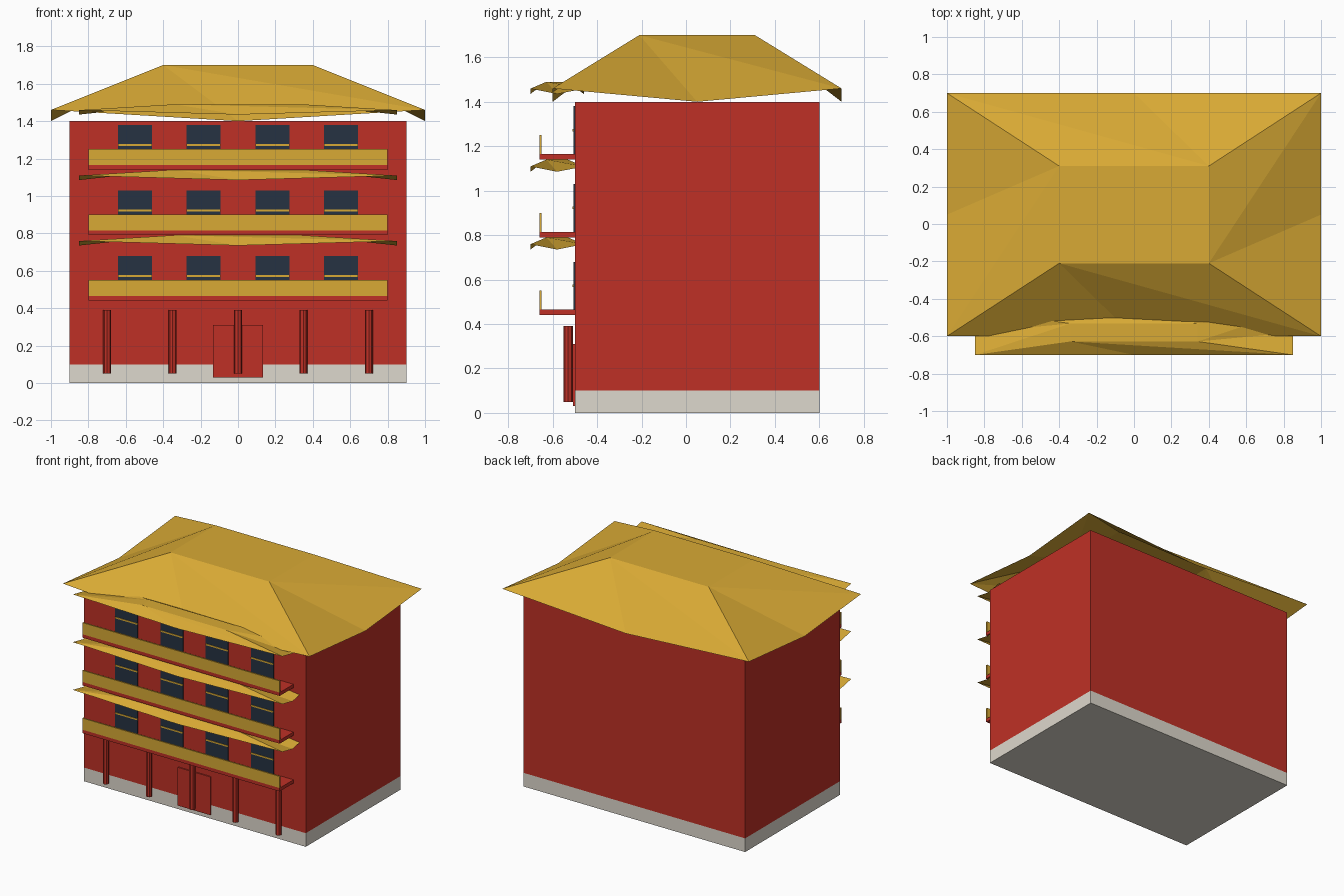
import bpy
import bmesh
from mathutils import Vector

cube = bpy.data.objects.get("Cube")
if cube:
    bpy.data.objects.remove(cube, do_unlink=True)


def material(name, rgb):
    mat = bpy.data.materials.new(name)
    mat.use_nodes = True
    mat.diffuse_color = (*rgb, 1)
    mat.node_tree.nodes["Principled BSDF"].inputs["Base Color"].default_value = (*rgb, 1)
    return mat


RED = material("red paint", (0.52, 0.03, 0.019))
GOLD = material("gold tile", (0.69, 0.40, 0.035))
STONE = material("pale stone", (0.73, 0.69, 0.61))
GLASS = material("dark glass", (0.019, 0.032, 0.054))


def finish(name, bm, mat):
    mesh = bpy.data.meshes.new(name)
    bm.to_mesh(mesh)
    bm.free()
    mesh.materials.append(mat)
    obj = bpy.data.objects.new(name, mesh)
    bpy.context.collection.objects.link(obj)
    return obj


def box(name, x, y, z, mat):
    """Box from (min, max) pairs on each axis."""
    bm = bmesh.new()
    bmesh.ops.create_cube(bm, size=1)
    for v in bm.verts:
        v.co = Vector([sum(r) / 2 + c * (r[1] - r[0]) for r, c in zip((x, y, z), v.co)])
    return finish(name, bm, mat)


def column(name, x, y, z, radius):
    bm = bmesh.new()
    bmesh.ops.create_cone(bm, cap_ends=True, segments=8, radius1=radius,
                          radius2=radius, depth=z[1] - z[0])
    bmesh.ops.translate(bm, verts=bm.verts, vec=(x, y, sum(z) / 2))
    return finish(name, bm, RED)


def swept_roof(name, cy, hx, hy, z, lift, height):
    """Open hipped roof with raised corners, sagging eaves and a flat top."""
    bm = bmesh.new()
    signs = [(1, -1), (1, 1), (-1, 1), (-1, -1)]
    corners = [bm.verts.new((a * hx, cy + b * hy, z + lift)) for a, b in signs]
    tops = [bm.verts.new((a * hx * 0.4, cy + b * hy * 0.4, z + height)) for a, b in signs]
    for i in range(4):
        j = (i + 1) % 4
        mid = (corners[i].co + corners[j].co) / 2
        mid.z = z
        m = bm.verts.new(mid)
        bm.faces.new((corners[i], m, tops[i]))
        bm.faces.new((m, corners[j], tops[i]))
        bm.faces.new((corners[j], tops[j], tops[i]))
    bm.faces.new(tops)
    return finish(name, bm, GOLD)


# Main block on its stone base
WALL = -0.5
box("stone_base", (-0.9, 0.9), (WALL, 0.6), (0, 0.1), STONE)
box("main_walls", (-0.9, 0.9), (WALL, 0.6), (0.1, 1.4), RED)
swept_roof("main_roof", 0.05, 1.0, 0.65, 1.40, 0.06, 0.30)

# Ground floor door and porch columns
box("front_door", (-0.133, 0.133), (WALL - 0.009, WALL), (0.03, 0.31), RED)
for i in range(5):
    column(f"porch_column_{i + 1}", (i - 2) * 0.35, -0.53, (0.05, 0.39), 0.021)

# Upper floors: balcony, railing, windows and a small eave above
for floor in range(3):
    z = 0.44 + floor * 0.35
    n = floor + 1
    box(f"balcony_slab_{n}", (-0.8, 0.8), (-0.66, WALL), (z, z + 0.025), RED)
    box(f"balcony_rail_{n}", (-0.8, 0.8), (-0.66, -0.65), (z + 0.025, z + 0.11), GOLD)
    swept_roof(f"balcony_roof_{n}", -0.58, 0.85, 0.12, z + 0.295, 0.024, 0.055)
    for k in range(4):
        x = (k - 1.5) * 0.367
        span = (x - 0.091, x + 0.091)
        box(f"window_{n}_{k + 1}", span, (WALL - 0.007, WALL), (z + 0.025, z + 0.24), GLASS)
        box(f"window_bar_{n}_{k + 1}", span, (WALL - 0.010, WALL - 0.003),
            (z + 0.127, z + 0.138), GOLD)
